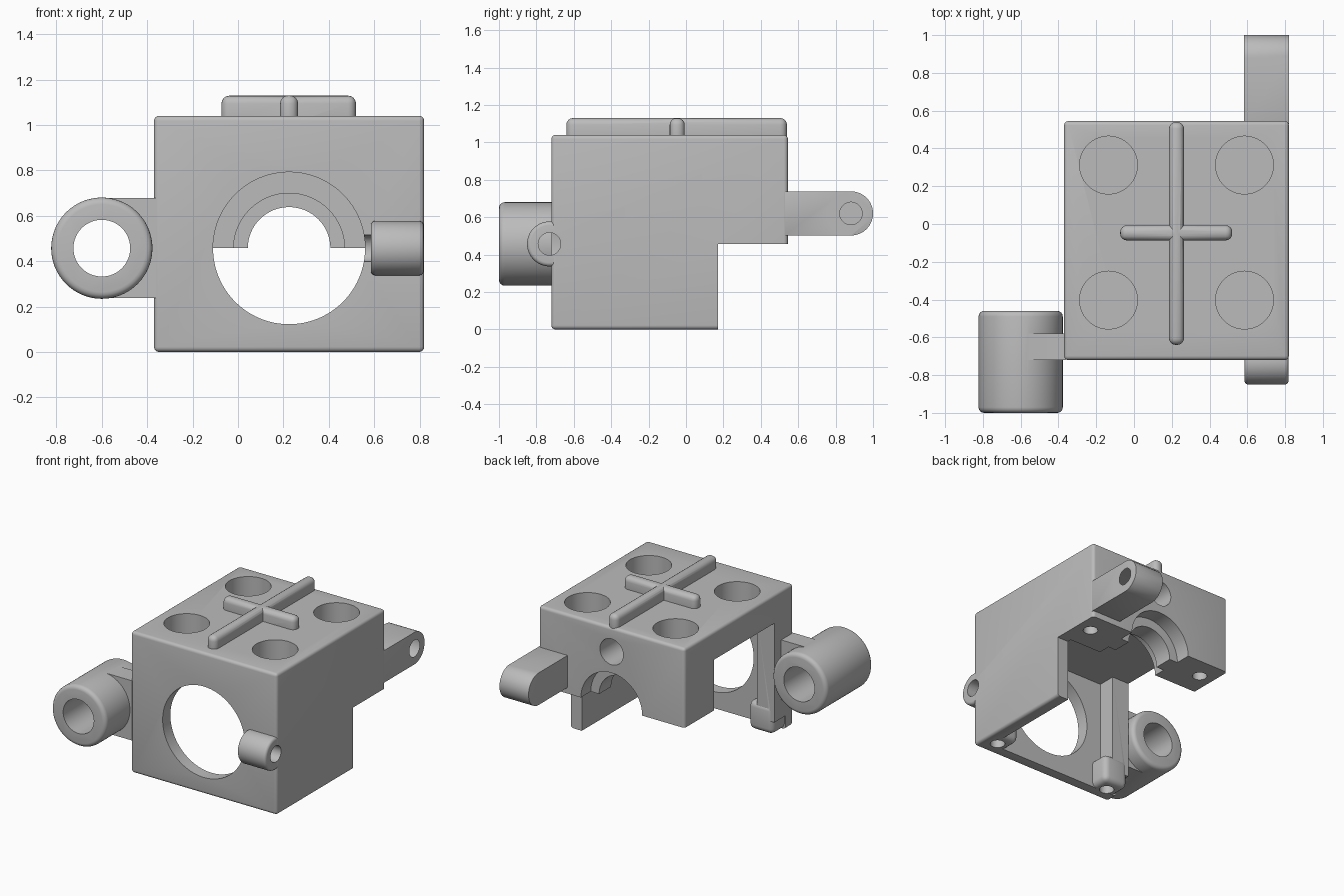
import bpy
from math import radians, pi

cube = bpy.data.objects.get("Cube")
if cube:
    bpy.data.objects.remove(cube, do_unlink=True)

grey = bpy.data.materials.new("plain grey")
grey.use_nodes = True
GREY = (0.5, 0.5, 0.5, 1)
grey.diffuse_color = GREY
grey.node_tree.nodes["Principled BSDF"].inputs["Base Color"].default_value = GREY


def activate(ob):
    bpy.ops.object.select_all(action='DESELECT')
    ob.select_set(True)
    bpy.context.view_layer.objects.active = ob


def bevel(ob, width, segments=4):
    if width:
        m = ob.modifiers.new("bevel", 'BEVEL')
        m.width, m.segments, m.limit_method = width, segments, 'ANGLE'
        m.angle_limit = radians(50)
        activate(ob)
        bpy.ops.object.modifier_apply(modifier=m.name)
    return ob


def finish(ob, name):
    ob.name = ob.data.name = name
    ob.data.materials.clear()
    ob.data.materials.append(grey)
    return ob


def box(name, x, y, z, round_edges=0):
    """Box from (min, max) ranges."""
    spans = (x, y, z)
    bpy.ops.mesh.primitive_cube_add(size=1, location=[sum(s) / 2 for s in spans])
    ob = bpy.context.object
    ob.scale = [s[1] - s[0] for s in spans]
    bpy.ops.object.transform_apply(location=True, rotation=True, scale=True)
    return finish(bevel(ob, round_edges), name)


def rod(name, axis, span, u, v, radius, round_edges=0, sides=64):
    """Cylinder along an axis; u, v are its centre on the other two axes in order."""
    mid = sum(span) / 2
    loc = {'x': (mid, u, v), 'y': (u, mid, v), 'z': (u, v, mid)}[axis]
    rot = {'x': (0, pi / 2, 0), 'y': (pi / 2, 0, 0), 'z': (0, 0, 0)}[axis]
    bpy.ops.mesh.primitive_cylinder_add(vertices=sides, radius=radius,
                                        depth=span[1] - span[0], location=loc, rotation=rot)
    ob = bpy.context.object
    bpy.ops.object.transform_apply(location=True, rotation=True, scale=True)
    return finish(bevel(ob, round_edges), name)


def combine(target, other, operation='DIFFERENCE'):
    m = target.modifiers.new("combine", 'BOOLEAN')
    m.operation, m.solver, m.object = operation, 'EXACT', other
    activate(target)
    bpy.ops.object.modifier_apply(modifier=m.name)
    bpy.data.objects.remove(other, do_unlink=True)


def add(target, other):
    combine(target, other, 'UNION')


MID = 0.225       # centre of the housing in x
BORE_Z = 0.457    # height of the bore and pivots
HOLES_X = (MID - 0.485, MID + 0.485)

# Housing shell: open below, open on one side, stepped at the back
housing = box("housing", (-0.37, 0.82), (-0.72, 0.545), (0, 1.04), 0.022)
combine(housing, box("step", (-1, 1), (0.17, 1), (-1, BORE_Z)))
combine(housing, box("cavity", (-1, 0.73), (-0.63, 0.2), (-1, 0.83)))

# Corner post and feet inside the shell
add(housing, box("post", (-0.37, -0.23), (-0.7, -0.5), (0.1, 0.9)))
for x in HOLES_X:
    add(housing, box("foot", (x - 0.1, x + 0.1), (-0.7, -0.495), (0.0, 0.21), 0.04))

# Lug on the front wall
add(housing, rod("lug", 'x', (0.585, 0.818), -0.73, BORE_Z, 0.12, 0.02))
combine(housing, rod("lug_hole", 'x', (0.5, 1), -0.73, BORE_Z, 0.06))

# Front opening and stepped bearing seat in the back block
combine(housing, rod("opening", 'y', (-0.9, -0.55), MID, BORE_Z, 0.335, sides=96))
combine(housing, rod("seat_hole", 'y', (0.1, 0.7), MID, BORE_Z - 0.001, 0.182))
combine(housing, rod("seat_back", 'y', (0.43, 0.7), MID, BORE_Z - 0.002, 0.25))
combine(housing, rod("seat_front", 'y', (0.1, 0.29), MID, BORE_Z - 0.003, 0.245))
combine(housing, rod("back_hole", 'y', (0.25, 0.7), MID, 0.86, 0.095))

# Large blind holes in the top, small screw holes underneath
for x in (MID - 0.36, MID + 0.36):
    for y in (-0.403, 0.312):
        combine(housing, rod("top_hole", 'z', (0.87, 1.2), x, y, 0.153))
for x in HOLES_X:
    combine(housing, rod("foot_hole", 'z', (-0.1, 0.18), x, -0.6, 0.05))
    combine(housing, rod("pad_hole", 'z', (0.3, 0.7), x, 0.385, 0.05))

# Crossed ribs on top
ribs = box("top_ribs", (MID - 0.04, MID + 0.04), (-0.64, 0.54), (0.98, 1.13), 0.036)
add(ribs, box("cross_rib", (-0.073, 0.52), (-0.087, -0.007), (0.98, 1.129), 0.035))

# Hinge barrel with its web to the housing
barrel = rod("hinge_barrel", 'y', (-1, -0.46), -0.6, BORE_Z, 0.223, 0.03, 96)
add(barrel, box("web", (-0.6, -0.36), (-0.719, -0.58), (0.237, 0.677)))
combine(barrel, rod("barrel_hole", 'y', (-1.2, -0.2), -0.6, BORE_Z, 0.125))

# Rounded arm at the back
arm = box("rear_arm", (0.583, 0.82), (0.53, 0.882), (0.502, 0.738))
add(arm, rod("arm_end", 'x', (0.583, 0.82), 0.882, 0.62, 0.118))
bevel(arm, 0.014, 3)
combine(arm, rod("arm_hole", 'x', (0.4, 1), 0.882, 0.62, 0.06))

for part in (housing, ribs, barrel, arm):
    activate(part)
    bpy.ops.object.shade_smooth_by_angle(angle=radians(30))
